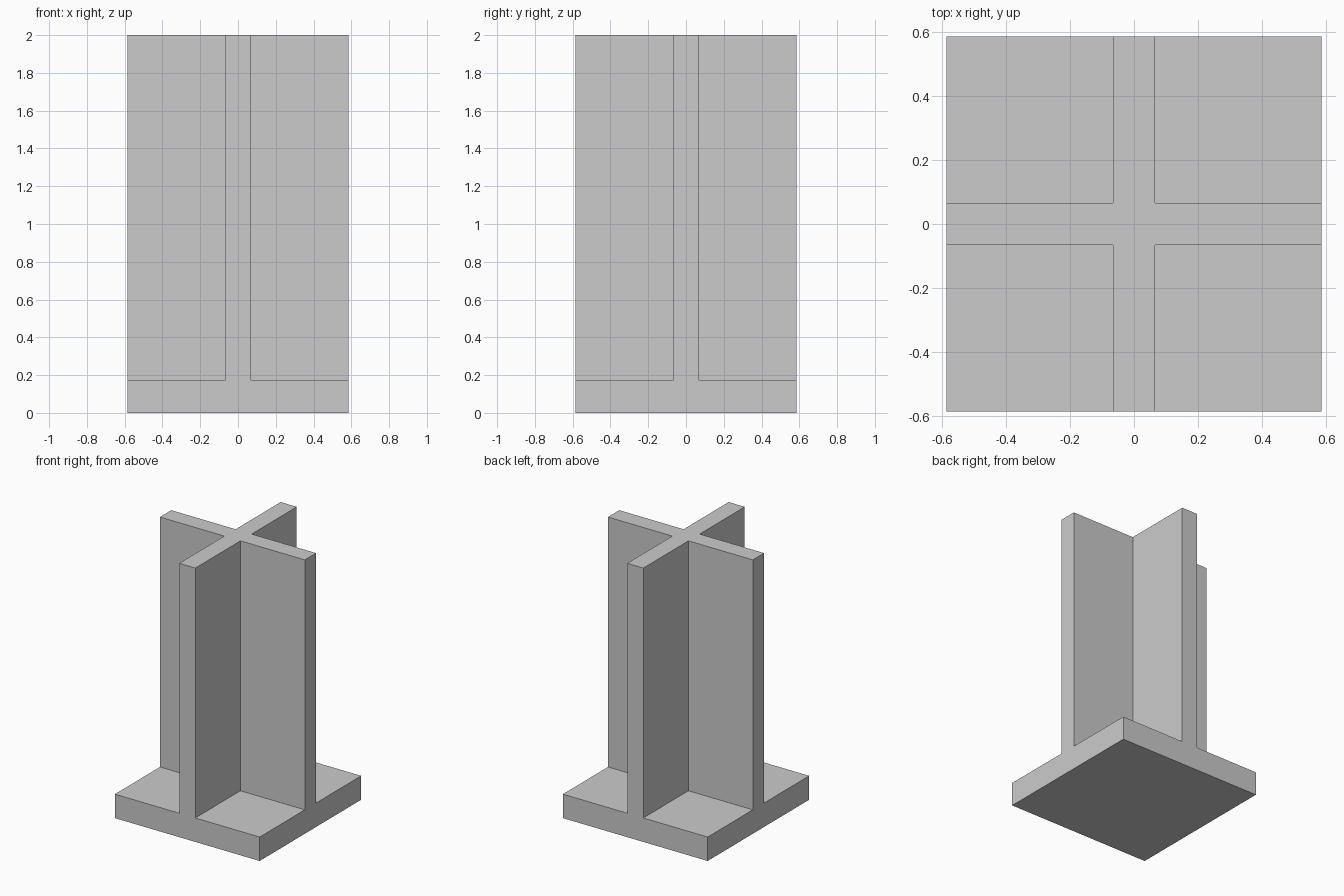
import bpy
import bmesh

if "Cube" in bpy.data.objects:
    bpy.data.objects.remove(bpy.data.objects["Cube"])

HALF = 0.585     # half width of base and fins
WEB = 0.065      # half thickness of fins
BASE_H = 0.175   # base plate height
TOP = 2.0

grey = bpy.data.materials.new("light grey")
grey.diffuse_color = (0.6, 0.6, 0.6, 1)
grey.use_nodes = True
grey.node_tree.nodes["Principled BSDF"].inputs["Base Color"].default_value = grey.diffuse_color

bm = bmesh.new()

# Square base plate, its footprint divided along the fin edges
cuts = (-HALF, -WEB, WEB, HALF)
grid = [[bm.verts.new((x, y, 0)) for y in cuts] for x in cuts]
for i in range(3):
    for j in range(3):
        bm.faces.new((grid[i][j], grid[i + 1][j], grid[i + 1][j + 1], grid[i][j + 1]))


def raise_faces(faces, height, keep):
    """Extrude faces straight up and return the new top faces."""
    out = bmesh.ops.extrude_face_region(bm, geom=faces, use_keep_orig=keep)["geom"]
    verts = [g for g in out if isinstance(g, bmesh.types.BMVert)]
    bmesh.ops.translate(bm, verts=verts, vec=(0, 0, height))
    return [g for g in out if isinstance(g, bmesh.types.BMFace)]


plate_top = raise_faces(bm.faces[:], BASE_H, True)

# Crossed upright fins, raised from the middle strips of the plate
cross = [f for f in plate_top
         if min(abs(f.calc_center_median().x), abs(f.calc_center_median().y)) < WEB]
raise_faces(cross, TOP - BASE_H, False)
bmesh.ops.delete(bm, geom=[f for f in cross if f.is_valid], context='FACES')

# Merge flush faces into single flat panels
bmesh.ops.recalc_face_normals(bm, faces=bm.faces[:])
bmesh.ops.dissolve_limit(bm, angle_limit=0.01, verts=bm.verts[:], edges=bm.edges[:])

mesh = bpy.data.meshes.new("cross_column")
bm.to_mesh(mesh)
bm.free()
mesh.materials.append(grey)
column = bpy.data.objects.new("cross_column_on_base", mesh)
bpy.context.collection.objects.link(column)
